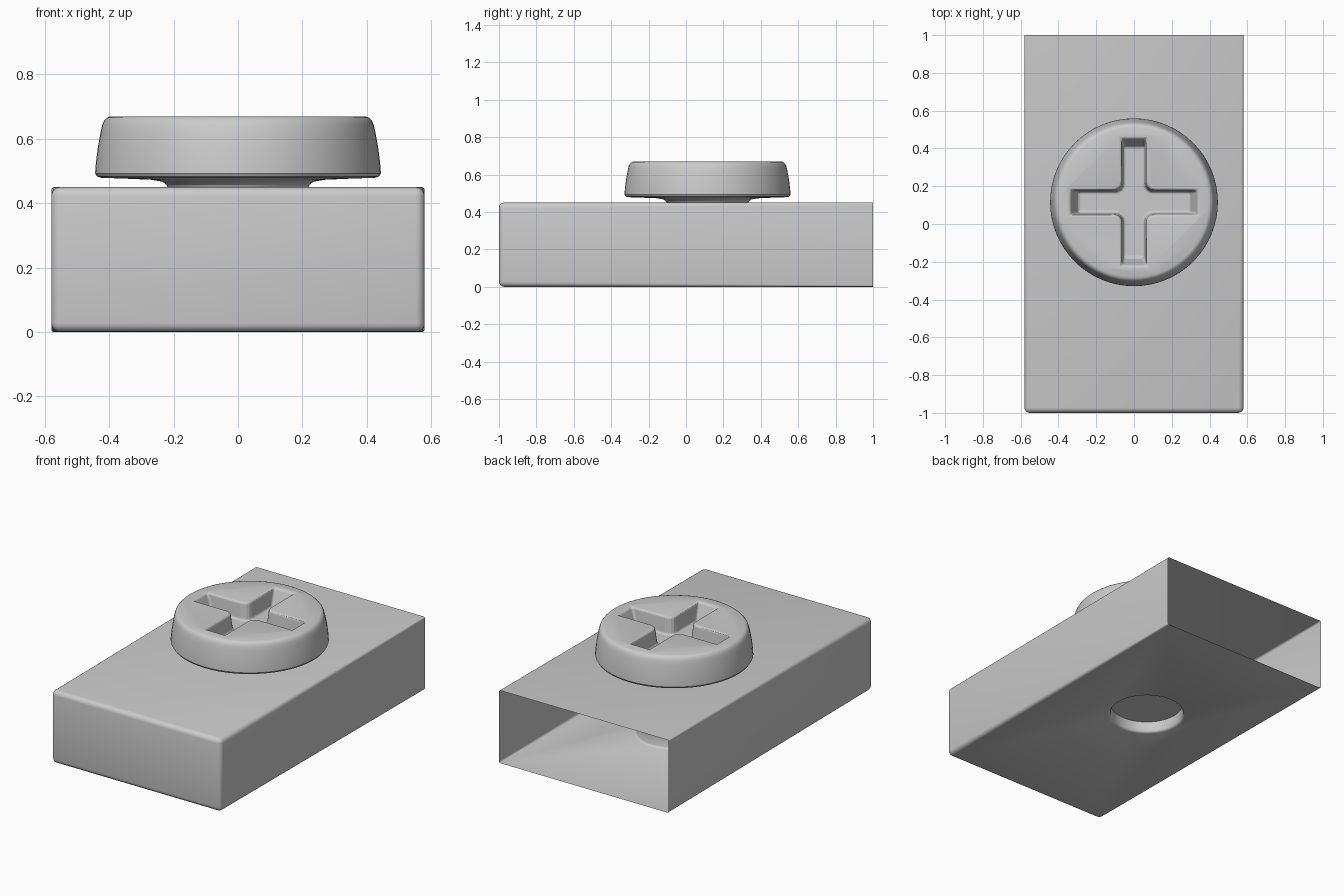
import bpy, bmesh, math
from mathutils import Vector

if "Cube" in bpy.data.objects:
    bpy.data.objects.remove(bpy.data.objects["Cube"])

CY = 0.115   # screw centre along y
N = 64


def finish(bm, name, angle=35):
    me = bpy.data.meshes.new(name)
    bmesh.ops.recalc_face_normals(bm, faces=bm.faces[:])
    bm.to_mesh(me)
    bm.free()
    ob = bpy.data.objects.new(name, me)
    bpy.context.collection.objects.link(ob)
    return ob


def smooth(ob, angle=35):
    bpy.ops.object.select_all(action='DESELECT')
    ob.select_set(True)
    bpy.context.view_layer.objects.active = ob
    bpy.ops.object.shade_smooth_by_angle(angle=math.radians(angle))


def ring(bm, r, z):
    return [bm.verts.new((r * math.cos(2 * math.pi * i / N),
                          CY + r * math.sin(2 * math.pi * i / N), z)) for i in range(N)]


def lathe(bm, profile):
    rings = [ring(bm, r, z) for r, z in profile]
    for a, b in zip(rings, rings[1:]):
        for i in range(N):
            j = (i + 1) % N
            bm.faces.new((a[i], a[j], b[j], b[i]))
    return rings


# sleeve body: rounded box, open at the back
HX, H = 0.58, 0.45
bm = bmesh.new()
bmesh.ops.create_cube(bm, size=1)
for v in bm.verts:
    v.co = Vector((v.co.x * 2 * HX, v.co.y * 2, (v.co.z + 0.5) * H))
back = [f for f in bm.faces if f.calc_center_median().y > 0.9]
bmesh.ops.delete(bm, geom=back, context='FACES_ONLY')
edges = [e for e in bm.edges if not e.is_boundary]
bmesh.ops.bevel(bm, geom=edges, offset=0.028, segments=4, profile=0.5, affect='EDGES')
# corner rounding tightens towards the open end
for v in bm.verts:
    if v.co.y > 0.99:
        corner = Vector((math.copysign(HX, v.co.x), v.co.y, H if v.co.z > H / 2 else 0))
        v.co = v.co.lerp(corner, 0.7)

# round recess in the underside
bm.normal_update()
floor = max((f for f in bm.faces if f.calc_center_median().z < 0.02), key=lambda f: f.calc_area())
border = list(floor.edges)
bmesh.ops.delete(bm, geom=[floor], context='FACES_ONLY')
rings = lathe(bm, [(0.225, 0.0), (0.216, 0.004), (0.211, 0.012), (0.21, 0.07)])
bm.faces.new(rings[-1])
rim = [bm.edges.get((rings[0][i], rings[0][(i + 1) % N])) for i in range(N)]
bmesh.ops.triangle_fill(bm, edges=border + rim, use_beauty=True)
smooth(finish(bm, "sleeve_body"))

# screw head with neck
bm = bmesh.new()
rings = lathe(bm, [(0.22, 0.445), (0.222, 0.457), (0.235, 0.467), (0.27, 0.473), (0.34, 0.476),
                   (0.425, 0.479), (0.438, 0.483), (0.444, 0.493), (0.442, 0.52), (0.436, 0.57),
                   (0.427, 0.62), (0.422, 0.642), (0.416, 0.657), (0.407, 0.666), (0.395, 0.67)])
bm.faces.new(rings[0])
bm.faces.new(rings[-1])
head = finish(bm, "screw_head")


# cross-shaped slot cutter, tapered towards its floor
def cross_outline(length, w, r):
    pts = []
    for k in range(4):
        a = k * math.pi / 2
        arm = [(length, -w), (length, w)]
        for s in range(5):
            t = s * math.pi / 8
            arm.append((w + r - r * math.sin(t), w + r - r * math.cos(t)))
        pts += [(x * math.cos(a) - y * math.sin(a), x * math.sin(a) + y * math.cos(a))
                for x, y in arm]
    return pts


bm = bmesh.new()
loops = [[bm.verts.new((x, y + CY, z)) for x, y in cross_outline(l, w, 0.045)]
         for l, w, z in ((0.295, 0.055, 0.565), (0.345, 0.067, 0.69))]
n = len(loops[0])
for i in range(n):
    j = (i + 1) % n
    bm.faces.new((loops[0][i], loops[0][j], loops[1][j], loops[1][i]))
bm.faces.new(loops[0])
bm.faces.new(loops[1])
cutter = finish(bm, "slot_cutter")
cutter.hide_render = True
cutter.hide_viewport = True

cut = head.modifiers.new("slot", 'BOOLEAN')
cut.operation = 'DIFFERENCE'
cut.object = cutter
cut.solver = 'EXACT'
soft = head.modifiers.new("soft_edges", 'BEVEL')
soft.width = 0.012
soft.segments = 3
soft.limit_method = 'ANGLE'
soft.angle_limit = math.radians(50)
smooth(head)
